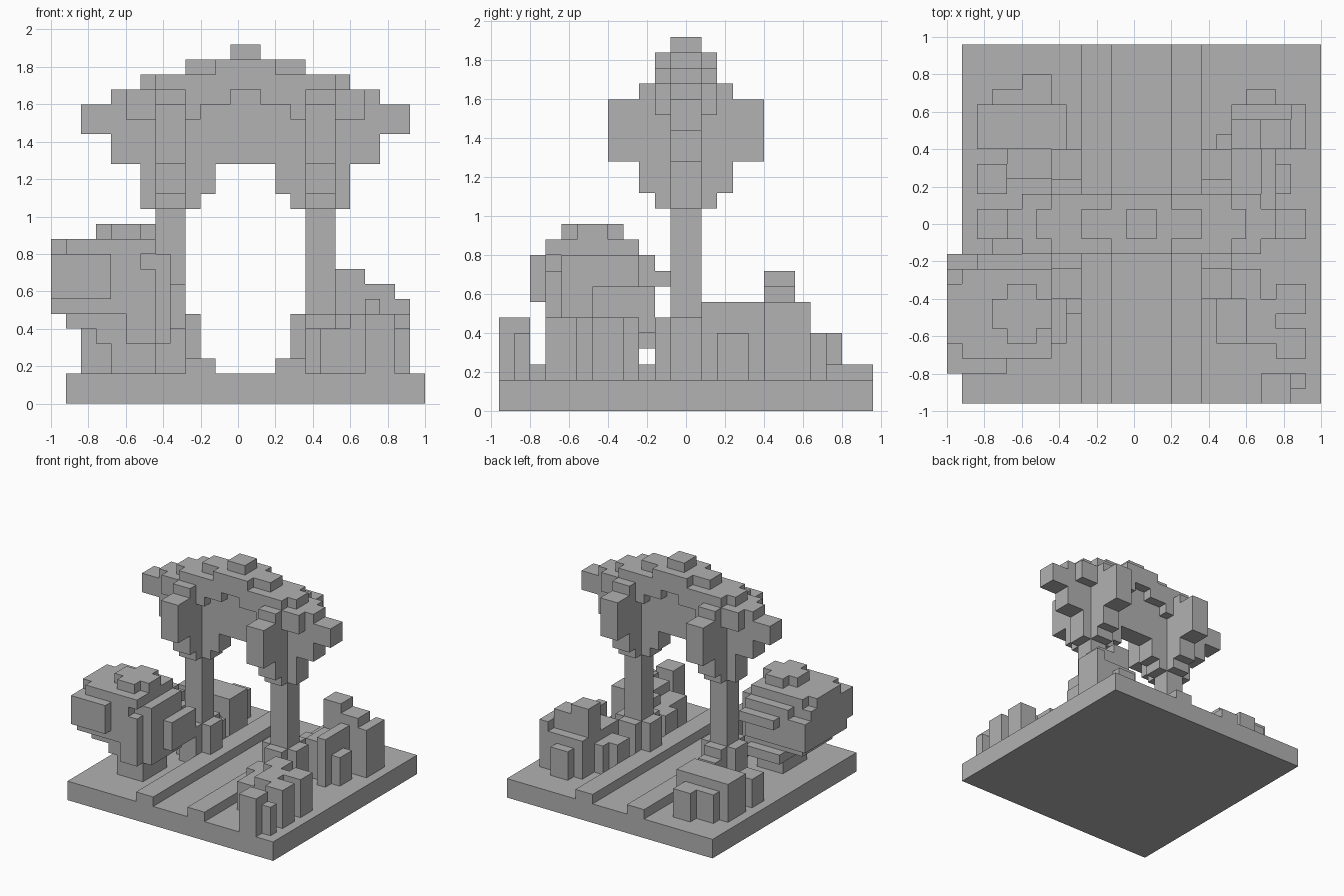
import bpy
import bmesh
from itertools import product
from mathutils import Vector

CELL = 0.08
SHIFT = Vector((0.04, 0, 0))

default_cube = bpy.data.objects.get("Cube")
if default_cube:
    bpy.data.objects.remove(default_cube, do_unlink=True)

grey = bpy.data.materials.new("stone grey")
grey.use_nodes = True
colour = (0.445, 0.445, 0.445, 1)
grey.diffuse_color = colour
grey.node_tree.nodes["Principled BSDF"].inputs["Base Color"].default_value = colour


def fill(boxes):
    """Cells covered by boxes given as x, y and z ranges."""
    cells = set()
    for xa, xb, ya, yb, za, zb in boxes:
        cells.update(product(range(xa, xb), range(ya, yb), range(za, zb)))
    return cells


def mirrored(halves):
    """Boxes given as x range, half depth and z range, on both sides of the middle."""
    boxes = []
    for xa, xb, depth, za, zb in halves:
        boxes.append((xa, xb, -depth, depth, za, zb))
        boxes.append((-xb, -xa, -depth, depth, za, zb))
    return boxes


def grounded(columns):
    """Columns that stand on the plate: x range, y range and top."""
    return [(xa, xb, ya, yb, 2, top) for xa, xb, ya, yb, top in columns]


def build(name, boxes):
    """Join the boxes into one blocky skin with only its outside faces."""
    cells = fill(boxes)
    bm = bmesh.new()
    corners = {}

    def corner(point):
        key = tuple(point)
        if key not in corners:
            corners[key] = bm.verts.new(Vector(key) * CELL + SHIFT)
        return corners[key]

    for cell in cells:
        for axis, side in product(range(3), (0, 1)):
            neighbour = list(cell)
            neighbour[axis] += 1 if side else -1
            if tuple(neighbour) in cells:
                continue
            u, v = (axis + 1) % 3, (axis + 2) % 3
            loop = []
            for du, dv in ((0, 0), (1, 0), (1, 1), (0, 1)):
                point = list(cell)
                point[axis] += side
                point[u] += du
                point[v] += dv
                loop.append(corner(point))
            bm.faces.new(loop if side else loop[::-1])
    bmesh.ops.dissolve_limit(bm, angle_limit=0.01, verts=bm.verts, edges=bm.edges)
    mesh = bpy.data.meshes.new(name)
    bm.to_mesh(mesh)
    bm.free()
    mesh.materials.append(grey)
    obj = bpy.data.objects.new(name, mesh)
    bpy.context.collection.objects.link(obj)
    return obj


# Ground plate with the two kerbs of the path
build("ground_plate", [(-12, 12, -12, 12, 0, 2)])
build("path_kerbs", [(-4, -2, -12, 12, 2, 3), (2, 4, -12, 12, 2, 3)])

# Twin trunks with flared roots
build("trunks", mirrored([
    (4, 6, 1, 2, 13),
    (3, 7, 1, 2, 6),
    (4, 6, 2, 2, 6),
]))

# Leafy arch that joins the trunks
build("leaf_arch", mirrored([
    (0, 1, 1, 23, 24),
    (0, 2, 2, 22, 23),
    (2, 4, 1, 22, 23),
    (0, 6, 2, 21, 22),
    (6, 7, 1, 21, 22),
    (0, 9, 1, 16, 21),
    (1, 3, 2, 20, 21),
    (3, 8, 2, 19, 21),
]))

# Leaf clumps around each trunk top
build("leaf_clumps", mirrored([
    (9, 11, 1, 18, 20),
    (4, 6, 5, 16, 20),
    (4, 6, 3, 14, 21),
    (4, 6, 2, 13, 19),
    (3, 7, 1, 13, 16),
    (2, 3, 1, 14, 16),
]))

# Large round bush
build("round_bush", [
    (-9, -7, -8, -4, 11, 12),
    (-10, -6, -7, -5, 11, 12),
    (-12, -6, -9, -3, 10, 11),
    (-13, -12, -8, -4, 10, 11),
    (-13, -7, -9, -3, 9, 10),
    (-11, -6, -3, -2, 9, 10),
    (-12, -5, -8, -3, 6, 10),
    (-13, -6, -9, -2, 6, 9),
    (-10, -6, -2, -1, 8, 9),
    (-13, -9, -10, -9, 7, 10),
    (-5, -4, -6, -2, 5, 8),
    (-8, -6, -9, -8, 4, 8),
    (-12, -5, -8, -3, 5, 6),
    (-10, -5, -8, -3, 4, 5),
    (-10, -6, -3, -2, 4, 5),
    (-9, -6, -8, -4, 2, 4),
])

# Shrubs: one group in each remaining corner
build("back_shrub_a", grounded([
    (-8, -6, 8, 10, 5),
    (-10, -8, 7, 9, 5),
    (-11, -8, 5, 8, 6),
    (-8, -5, 5, 8, 6),
    (-11, -9, 2, 4, 5),
    (-9, -6, 3, 5, 4),
    (-6, -4, 2, 3, 5),
]))
build("back_shrub_b", grounded([
    (6, 8, 5, 7, 9),
    (8, 10, 5, 7, 8),
    (10, 11, 5, 8, 7),
    (6, 11, 7, 8, 6),
    (7, 9, 8, 9, 5),
    (5, 6, 5, 6, 5),
    (4, 6, 3, 5, 5),
    (6, 8, 2, 5, 6),
    (8, 9, 1, 5, 7),
    (9, 10, 2, 4, 5),
]))
build("front_shrub", grounded([
    (8, 10, -12, -10, 6),
    (10, 11, -11, -10, 5),
    (9, 11, -9, -7, 6),
    (7, 9, -8, -5, 6),
    (5, 7, -8, -5, 5),
    (9, 11, -6, -4, 6),
    (4, 6, -5, -3, 5),
    (6, 8, -5, -3, 6),
]))
